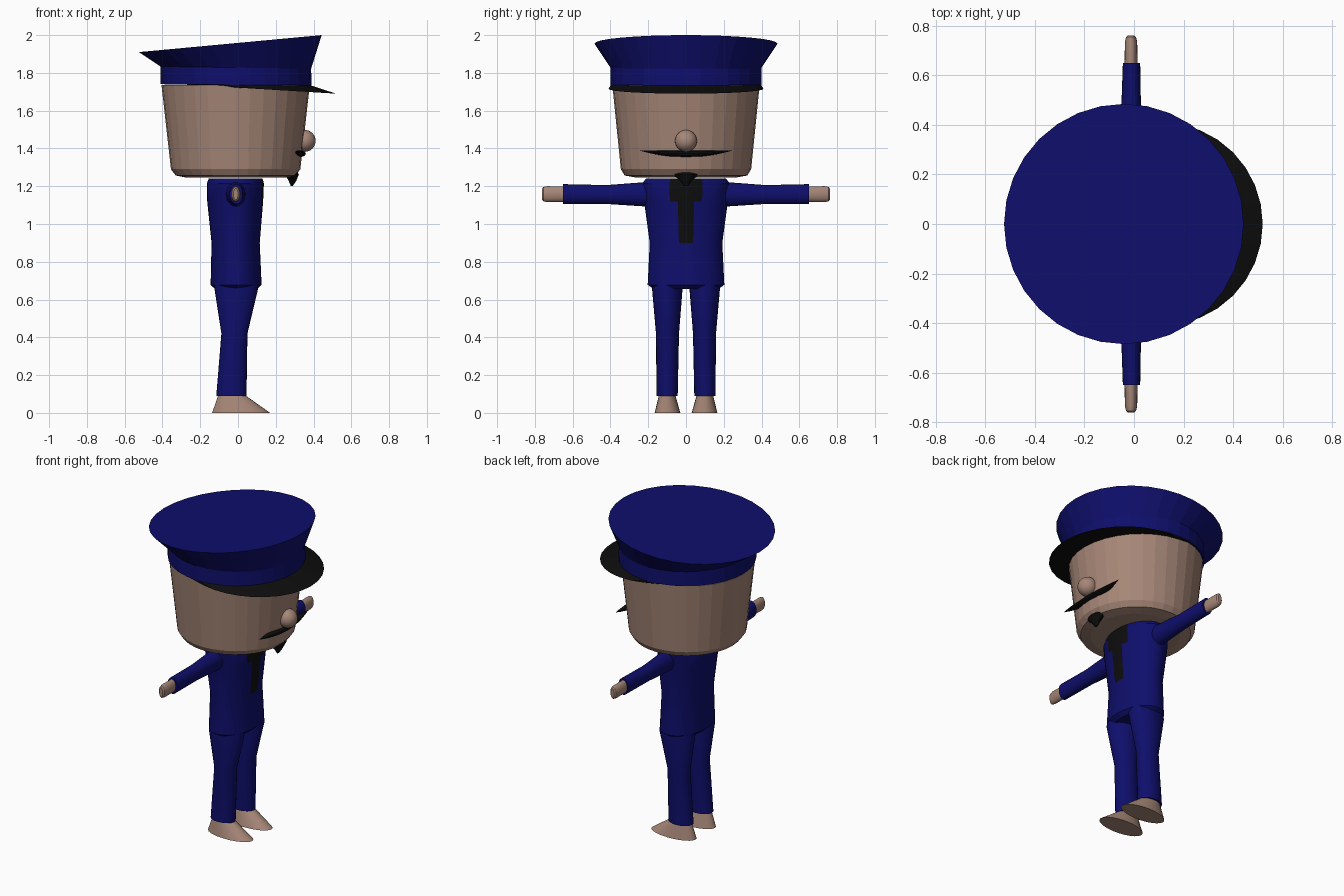
import bpy, bmesh, math
from mathutils import Vector

cube = bpy.data.objects.get("Cube")
if cube:
    bpy.data.objects.remove(cube, do_unlink=True)


def material(name, rgb):
    m = bpy.data.materials.new(name)
    m.use_nodes = True
    m.diffuse_color = (*rgb, 1)
    m.node_tree.nodes["Principled BSDF"].inputs["Base Color"].default_value = (*rgb, 1)
    return m


blue = material("navy blue", (0.0045, 0.0045, 0.15))
black = material("black", (0.004, 0.004, 0.004))
skin = material("skin", (0.38, 0.24, 0.185))


def finish(name, bm, mats, smooth):
    bmesh.ops.recalc_face_normals(bm, faces=bm.faces)
    mesh = bpy.data.meshes.new(name)
    bm.to_mesh(mesh)
    bm.free()
    for m in mats:
        mesh.materials.append(m)
    ob = bpy.data.objects.new(name, mesh)
    bpy.context.collection.objects.link(ob)
    if smooth:
        bpy.ops.object.select_all(action='DESELECT')
        bpy.context.view_layer.objects.active = ob
        ob.select_set(True)
        bpy.ops.object.shade_smooth_by_angle(angle=math.radians(30))
    return ob


def loft(name, rings, mats, n=32, smooth=True, paint=None):
    """Skin a row of elliptical rings, each (centre, half axis u, half axis v)."""
    bm = bmesh.new()
    loops = []
    for c, u, v in rings:
        loop = []
        for i in range(n):
            a = math.tau * i / n
            loop.append(bm.verts.new(Vector(c) + Vector(u) * math.cos(a) + Vector(v) * math.sin(a)))
        loops.append(loop)
    for lo, hi in zip(loops, loops[1:]):
        for i in range(n):
            j = (i + 1) % n
            bm.faces.new((lo[i], lo[j], hi[j], hi[i]))
    bm.faces.new(loops[0])
    bm.faces.new(loops[-1])
    if paint:
        for f in bm.faces:
            f.material_index = paint(f.calc_center_median())
    return finish(name, bm, mats, smooth)


def level(x0, x1, z, ry, y=0, rise=0):
    """Ring spanning x0..x1 at height z, optionally rising toward the front."""
    rx = (x1 - x0) / 2
    return ((x0 + x1) / 2, y, z), (rx, 0, rise), (0, ry, 0)


def across(y, x, z, rx, rz):
    """Upright ring facing along y."""
    return (x, y, z), (rx, 0, 0), (0, 0, rz)


# Head, nose
loft("head", [level(-.27, .25, 1.245, .26), level(-.33, .305, 1.257, .325),
              level(-.355, .33, 1.29, .345), level(-.405, .38, 1.735, .39)],
     [skin], smooth=False)
bm = bmesh.new()
bmesh.ops.create_uvsphere(bm, u_segments=24, v_segments=16, radius=.058)
bmesh.ops.translate(bm, verts=bm.verts, vec=(.353, 0, 1.44))
finish("nose", bm, [skin], True)

# Cap with slanted flaring crown, and its peak
loft("cap", [level(-.41, .39, 1.737, .40, rise=-.003),
             level(-.41, .387, 1.828, .40, rise=-.006),
             level(-.525, .443, 1.955, .485, rise=.045)], [blue], smooth=False)
loft("cap_peak", [level(-.30, .52, 1.715, .41, rise=-.025),
                  level(-.40, .387, 1.737, .398, rise=-.004)], [black], smooth=False)

# Moustache: a straight bar with a flat top, tapering to points
bars = []
for k in range(-6, 7):
    t = k / 6
    h = .017 * (1 - t * t) + .001
    bars.append(across(.245 * t, .325, 1.39 - h, .033 * (1 - t * t) + .001, h))
loft("moustache", bars, [black], n=12)

# Chin beard
loft("beard", [level(.28, .29, 1.20, .012), level(.268, .308, 1.228, .03),
               level(.25, .322, 1.263, .07), level(.262, .31, 1.283, .045)],
     [black], n=12, smooth=False)


# Jacket with collar and tie painted on the front facets
def tie(c):
    wide = .088 if c.z > 1.12 else .044
    return int(c.x > .05 and abs(c.y) < wide and .9 < c.z < 1.239)


loft("jacket", [level(-.12, .10, .655, .17), level(-.145, .125, .678, .203),
                level(-.14, .115, .90, .192), level(-.163, .133, 1.12, .222),
                level(-.165, .137, 1.215, .232), level(-.155, .13, 1.24, .212)],
     [blue, black], paint=tie)

# Arms and legs, mirrored
for side, s in (("left", 1), ("right", -1)):
    # which world side counts as left follows the +x facing body
    loft(side + "_sleeve", [across(s * .18, -.012, 1.157, .052, .066),
                            across(s * .25, -.012, 1.157, .05, .062),
                            across(s * .42, -.012, 1.156, .041, .05),
                            across(s * .65, -.01, 1.158, .035, .053)], [blue], n=24)
    loft(side + "_hand", [across(s * .64, -.012, 1.158, .026, .041),
                          across(s * .735, -.012, 1.158, .025, .042),
                          across(s * .755, -.012, 1.158, .02, .038),
                          across(s * .762, -.012, 1.158, .012, .03)], [skin], n=20)
    loft(side + "_trouser", [level(-.115, .045, .09, .056, s * .1),
                             level(-.088, .05, .42, .061, s * .098),
                             level(-.125, .107, .66, .081, s * .099),
                             level(-.12, .10, .70, .078, s * .099)], [blue], n=24)
    loft(side + "_foot", [level(-.137, .17, 0, .068, s * .098),
                          level(-.105, .04, .092, .044, s * .1)], [skin], n=24)
